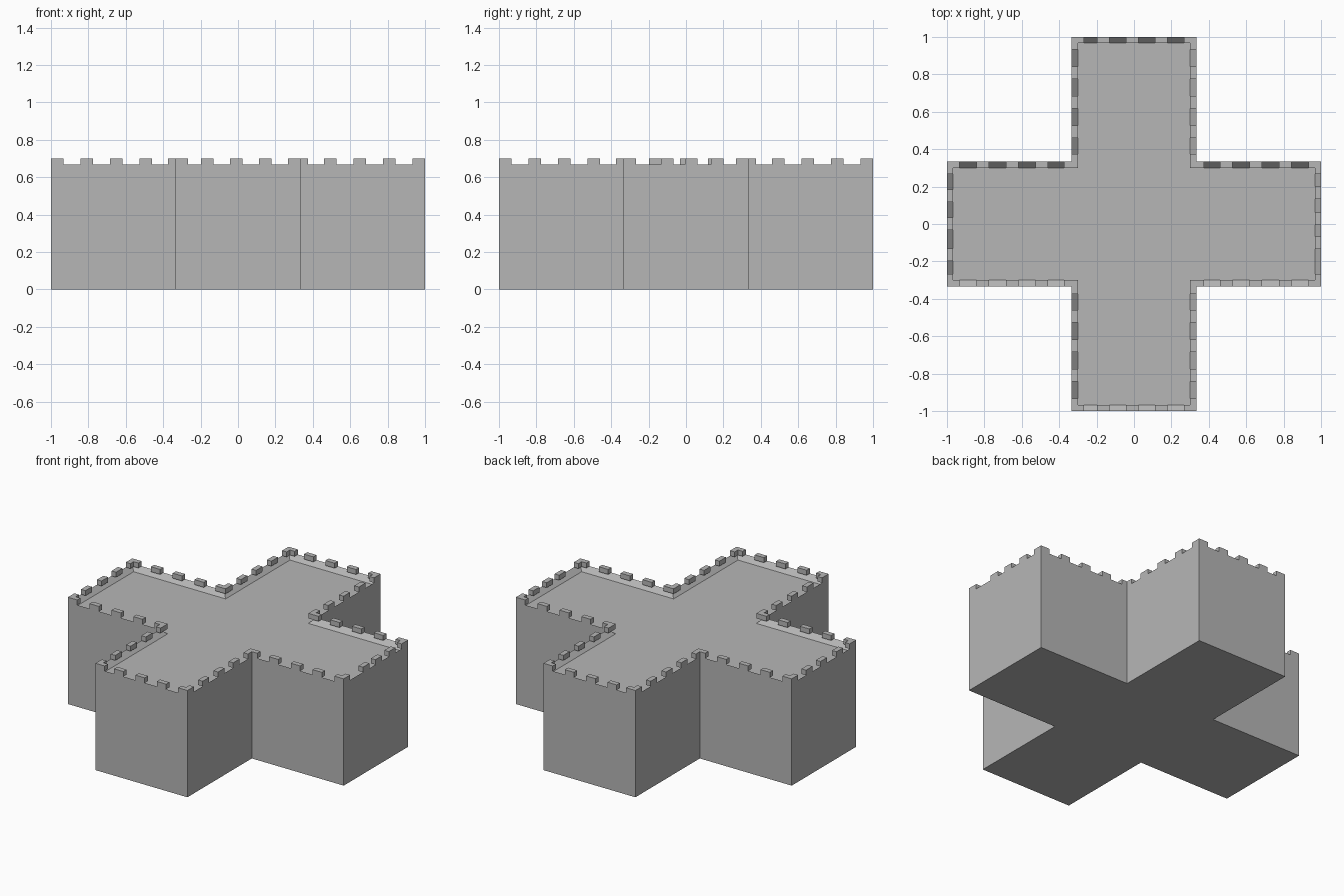
import bpy, bmesh, math
from mathutils import Matrix, Vector

if "Cube" in bpy.data.objects:
    bpy.data.objects.remove(bpy.data.objects["Cube"])

W = 1 / 3          # half width of an arm
T = 0.033          # parapet thickness
H = 0.667          # parapet top
MERLON_TOP = 0.70
M = 0.067          # merlon length

stone = bpy.data.materials.new("grey stone")
stone.diffuse_color = (0.47, 0.47, 0.47, 1)
stone.use_nodes = True
stone.node_tree.nodes["Principled BSDF"].inputs["Base Color"].default_value = stone.diffuse_color


def finish(bm, name):
    bmesh.ops.recalc_face_normals(bm, faces=bm.faces)
    mesh = bpy.data.meshes.new(name)
    bm.to_mesh(mesh)
    bm.free()
    mesh.materials.append(stone)
    obj = bpy.data.objects.new(name, mesh)
    bpy.context.collection.objects.link(obj)
    return obj


# Cross-shaped body with a sunken roof behind the parapet
bm = bmesh.new()
outline = []
for k in range(4):
    rot = Matrix.Rotation(k * math.pi / 2, 3, 'Z')
    outline += [rot @ Vector(p) for p in ((1, -W, 0), (1, W, 0), (W, W, 0))]
base = bm.faces.new([bm.verts.new(p) for p in outline])
ext = bmesh.ops.extrude_face_region(bm, geom=[base], use_keep_orig=True)
bmesh.ops.translate(bm, vec=(0, 0, H),
                    verts=[g for g in ext["geom"] if isinstance(g, bmesh.types.BMVert)])
bmesh.ops.recalc_face_normals(bm, faces=bm.faces)
roof = max(bm.faces, key=lambda f: f.calc_center_median().z)
bmesh.ops.inset_region(bm, faces=[roof], thickness=T, use_even_offset=True)
bmesh.ops.translate(bm, vec=(0, 0, -T), verts=roof.verts[:])
finish(bm, "castle_body")


# Merlons: each arm is described along u (outward) and v (across)
def block(bm, u0, u1, v0, v1, rot):
    mat = (rot @ Matrix.Translation(((u0 + u1) / 2, (v0 + v1) / 2, (H + MERLON_TOP) / 2))
           @ Matrix.Diagonal((u1 - u0, v1 - v0, MERLON_TOP - H, 1)))
    bmesh.ops.create_cube(bm, size=1, matrix=mat)


# Start of the three middle merlons on each arm's end
arms = {
    "right": (-0.134, -0.005, 0.134),
    "back": (-0.179, -0.024, 0.131),
    "left": (-0.185, -0.035, 0.131),
    "front": (-0.198, -0.043, 0.112),
}
pitch = (1 - (W - T) - M) / 4
for k, (name, starts) in enumerate(arms.items()):
    rot = Matrix.Rotation(k * math.pi / 2, 4, 'Z')
    bm = bmesh.new()
    for s in (-1, 1):
        v0, v1 = sorted((s * (W - T), s * W))
        # side run, from the tip to the inner corner
        for i in range(4):
            u1 = 1 - i * pitch
            block(bm, u1 - M, u1, v0, v1, rot)
        block(bm, W, W - T + M + 0.006, v0, v1, rot)
        # second leg of the outer corner merlon
        a, b = sorted((s * (W - M), s * (W - T)))
        block(bm, 1 - T, 1, a, b, rot)
    # inner corner square, one per arm
    block(bm, W - T, W, W - T, W, rot)
    for v in starts:
        block(bm, 1 - T, 1, v, v + M, rot)
    finish(bm, name + "_merlons")
